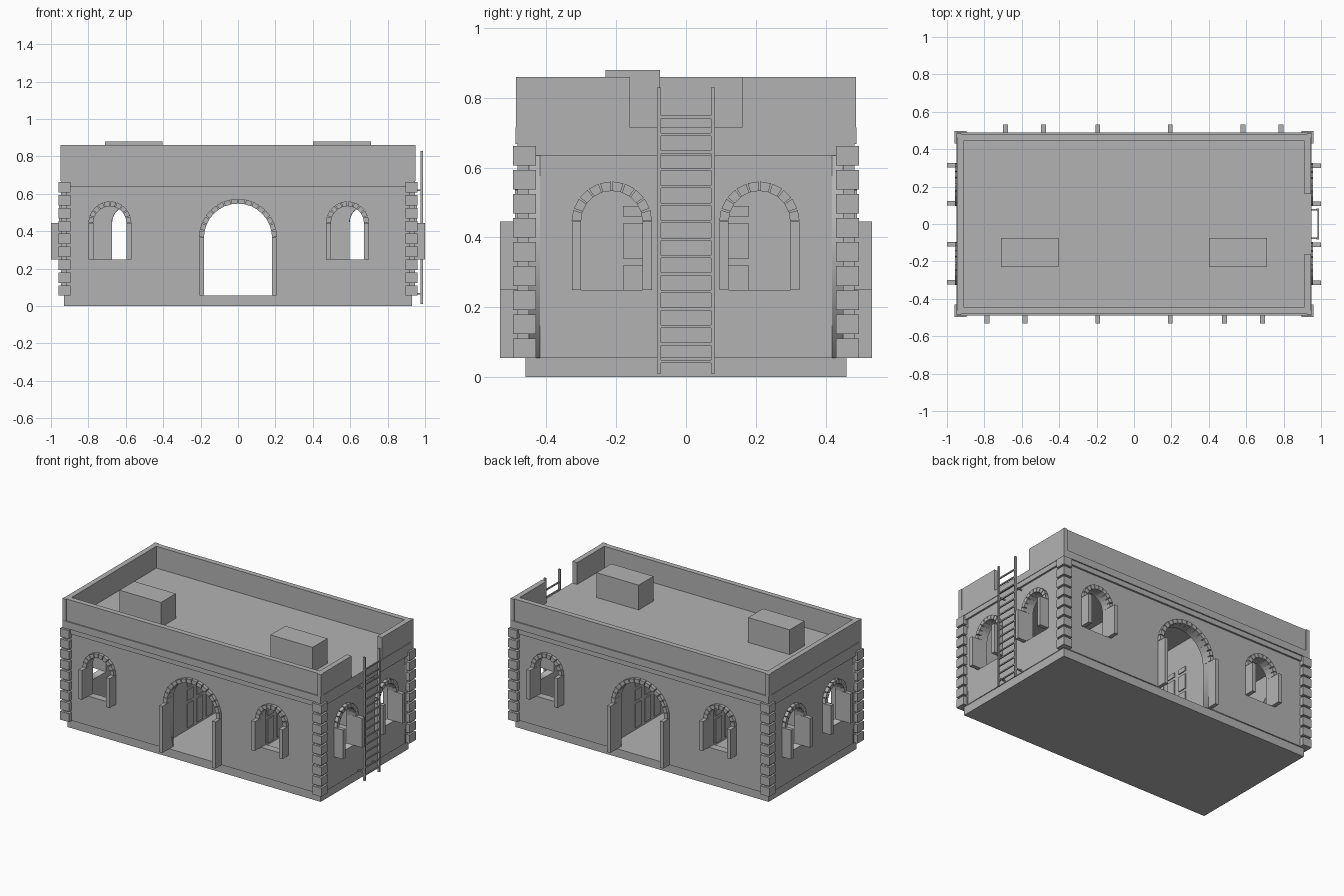
import bpy, bmesh, math
from mathutils import Matrix, Vector

if "Cube" in bpy.data.objects:
    bpy.data.objects.remove(bpy.data.objects["Cube"])

stone = bpy.data.materials.new("grey_stone")
stone.diffuse_color = (0.45, 0.45, 0.45, 1)
stone.use_nodes = True
stone.node_tree.nodes["Principled BSDF"].inputs["Base Color"].default_value = stone.diffuse_color

def finish(name, bm, rot=0):
    bm.transform(Matrix.Rotation(rot, 4, 'Z'))
    bmesh.ops.recalc_face_normals(bm, faces=bm.faces)
    me = bpy.data.meshes.new(name)
    bm.to_mesh(me)
    bm.free()
    me.materials.append(stone)
    ob = bpy.data.objects.new(name, me)
    bpy.context.collection.objects.link(ob)
    return ob

def add_box(bm, x0, x1, y0, y1, z0, z1):
    m = Matrix.Translation(((x0 + x1) / 2, (y0 + y1) / 2, (z0 + z1) / 2)) @ \
        Matrix.Diagonal((x1 - x0, y1 - y0, z1 - z0, 1))
    bmesh.ops.create_cube(bm, size=1, matrix=m)

def boxes(name, lst, rot=0):
    bm = bmesh.new()
    for b in lst:
        add_box(bm, *b)
    return finish(name, bm, rot)

def arch(u, half, z0, spring, n=16):
    pts = [(u - half, z0)]
    pts += [(u - half * math.cos(math.pi * i / n), spring + half * math.sin(math.pi * i / n)) for i in range(n + 1)]
    return pts + [(u + half, z0)]

def panel(name, loops, y0, y1, rot):
    """Flat filled outline with holes, extruded from y0 to y1."""
    cu = bpy.data.curves.new(name, 'CURVE')
    cu.dimensions, cu.fill_mode, cu.extrude = '2D', 'BOTH', (y1 - y0) / 2
    for pts in loops:
        s = cu.splines.new('POLY')
        s.points.add(len(pts) - 1)
        for p, (u, z) in zip(s.points, pts):
            p.co = (u, z, 0, 1)
        s.use_cyclic_u = True
    tmp = bpy.data.objects.new("tmp", cu)
    bpy.context.collection.objects.link(tmp)
    bpy.context.view_layer.update()
    me = bpy.data.meshes.new_from_object(tmp.evaluated_get(bpy.context.evaluated_depsgraph_get()))
    bm = bmesh.new()
    bm.from_mesh(me)
    bpy.data.objects.remove(tmp)
    bpy.data.meshes.remove(me)
    bmesh.ops.remove_doubles(bm, verts=bm.verts, dist=1e-5)
    bm.transform(Matrix.Translation((0, (y0 + y1) / 2, 0)) @ Matrix.Rotation(math.pi / 2, 4, 'X'))
    return finish(name, bm, rot)

def arch_stones(name, u, spring, r0, r1, n, y0, y1, rot):
    bm = bmesh.new()
    step = math.pi / n
    for i in range(n):
        a, b = step * (i + 0.07), step * (i + 0.93)
        ring = [(r0, a), (r1, a), (r1, b), (r0, b)]
        f, k = [[bm.verts.new((u + r * math.cos(t), y, spring + r * math.sin(t))) for r, t in ring] for y in (y0, y1)]
        bm.faces.new(f)
        bm.faces.new(k[::-1])
        for j in range(4):
            bm.faces.new((f[j], f[j - 1], k[j - 1], k[j]))
    return finish(name, bm, rot)

# plinth, roof slab and roof boxes
boxes("plinth", [(-.93, .93, -.46, .46, 0, .055)])
boxes("roof_slab", [(-.95, .95, -.488, .488, .668, .715)])
boxes("roof_boxes", [(-.71, -.405, -.23, -.075, .715, .88), (.40, .71, -.23, -.075, .715, .88)])

# four walls with arched openings, jambs and arch stones
SILL, SPRING, DOOR = .25, .445, .365
for i, side in enumerate(("front", "right", "back", "left")):
    rot = i * math.pi / 2
    long = i % 2 == 0
    d, w = (.468, .935) if long else (.935, .468)
    wins = (-.685, .585) if long else (-.2125, .21)
    hw = w if long else w - .05
    outline = [(-hw, .055)] + (arch(0, .183, .055, DOOR, 24) if long else []) + [(hw, .055), (hw, .668), (-hw, .668)]
    panel(side + "_wall", [outline] + [arch(u, .089, SILL, SPRING) for u in wins], -d, -d + .05, rot)
    jambs = []
    for u in wins:
        arch_stones(side + "_window_arch", u, SPRING, .088, .115, 10, -d - .022, -d + .03, rot)
        for s in (-1, 1):
            c = u + s * .1015
            jambs.append((c - .013, c + .013, -d - .065, -d + .05, SILL, SPRING))
    if long:
        arch_stones(side + "_door_arch", 0, DOOR, .182, .208, 16, -d - .022, -d + .03, rot)
        for c in (-.195, .195):
            jambs.append((c - .012, c + .012, -d - .065, -d + .05, .055, DOOR))
    boxes(side + "_jambs", jambs, rot)
    # raised band under the cornice
    boxes(side + "_band", [(-w - .012, w + .012, -d - .012, -d + .02, .635, .668)], rot)
    # parapet, left open at the ladder
    o = d + .012
    spans = [(-w, -.16), (.16, w)] if side == "right" else [(-w, w)]
    boxes(side + "_parapet", [(a, b, -o, -o + .035, .715, .86) for a, b in spans], rot)

# corners: posts, stacked blocks and parapet posts
for sx in (-1, 1):
    for sy in (-1, 1):
        def corner(x0, x1, y0, y1, z0, z1):
            xs, ys = sorted((sx * x0, sx * x1)), sorted((sy * y0, sy * y1))
            return (*xs, *ys, z0, z1)
        boxes("corner_post", [corner(.915, .947, .45, .482, .055, .668)])
        boxes("corner_blocks", [corner(.895, .96, .43, .496, .055 + k * .0689, .055 + k * .0689 + .056) for k in range(9)])
        boxes("parapet_post", [corner(.925, .95, .462, .487, .715, .86)])

# inner partitions with panelled double doors
for s in (-1, 1):
    lst = [(s * .26 - .01, s * .26 + .01, -.42, .42, .055, .668)]
    for y in (-.15, -.05, .05, .15):
        for z0, z1 in ((.07, .23), (.25, .32), (.34, .44), (.46, .49)):
            lst.append((s * .26 - .016, s * .26 + .016, y - .03, y + .03, z0, z1))
    boxes("partition", lst)

# ladder with rails, rungs and wall brackets
lad = [(.977, .99, y - .006, y + .006, .01, .83) for y in (-.077, .077)]
lad += [(.98, .988, -.077, .077, .041 + k * .05, .049 + k * .05) for k in range(15)]
lad += [(.93, .985, y - .004, y + .004, z - .004, z + .004) for y in (-.077, .077) for z in (.065, .62)]
boxes("ladder", lad)
